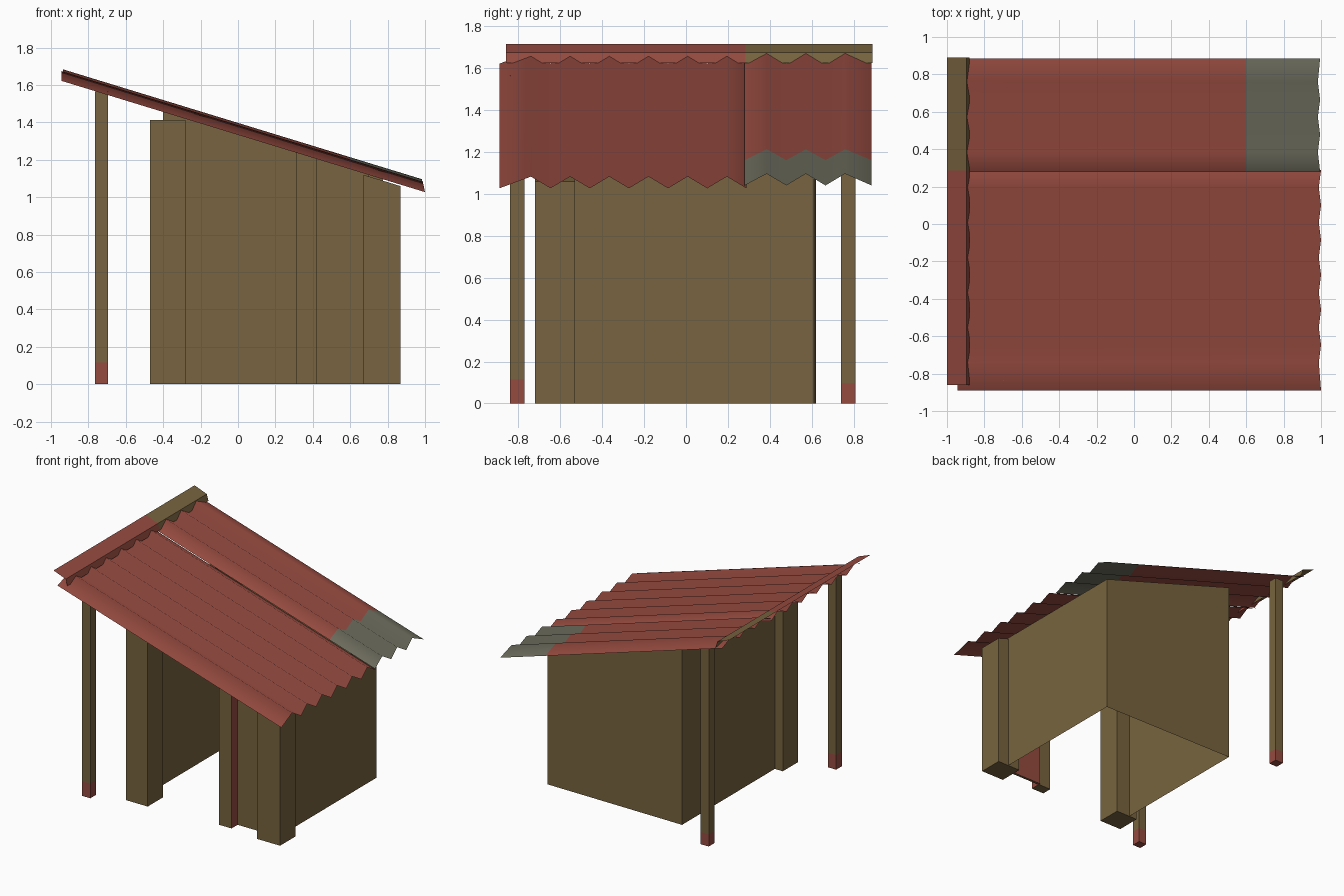
import bpy

if "Cube" in bpy.data.objects:
    bpy.data.objects.remove(bpy.data.objects["Cube"])


def mat(name, col):
    m = bpy.data.materials.new(name)
    m.diffuse_color = (*col, 1)
    m.use_nodes = True
    m.node_tree.nodes["Principled BSDF"].inputs["Base Color"].default_value = m.diffuse_color
    return m


BROWN = mat("weathered wood", (0.188, 0.127, 0.050))
RED = mat("rust red", (0.305, 0.070, 0.051))
GREY = mat("dull grey tin", (0.150, 0.147, 0.107))


def make(name, verts, faces, mats, rule=None, smooth=False):
    """Build a mesh; rule(centre, normal) gives the material slot of a face."""
    me = bpy.data.meshes.new(name)
    me.from_pydata(verts, [], faces)
    for m in mats:
        me.materials.append(m)
    ob = bpy.data.objects.new(name, me)
    bpy.context.collection.objects.link(ob)
    for p in me.polygons:
        p.use_smooth = smooth
        if rule:
            p.material_index = rule(p.center, p.normal)
    return ob


def roof_z(x):
    """Underside of the sloping roof."""
    return 1.333 - 0.306 * x


def box(name, x0, x1, y0, y1, top, mats=(BROWN,), rule=None, levels=()):
    """Upright timber; top(x) gives the height, levels add horizontal cuts."""
    ring = [(x0, y0), (x1, y0), (x1, y1), (x0, y1)]
    v = [(x, y, z) for z in (0, *levels) for x, y in ring]
    v += [(x, y, top(x)) for x, y in ring]
    n = len(v) // 4
    f = [(3, 2, 1, 0), tuple(range(4 * n - 4, 4 * n))]
    for k in range(n - 1):
        for i in range(4):
            j = (i + 1) % 4
            f.append((4*k + i, 4*k + j, 4*k + 4 + j, 4*k + 4 + i))
    return make(name, v, f, mats, rule)


# Posts under the high side, with painted feet
for name, y, foot in (("front_post", -0.84, 0.115), ("back_post", 0.74, 0.095)):
    box(name, -0.765, -0.695, y, y + 0.07, lambda x: 1.565, (BROWN, RED),
        lambda c, n, h=foot: int(c.z < h), (foot,))

# Front corner pillars
box("left_pillar", -0.47, -0.28, -0.72, -0.53, lambda x: 1.412)
box("right_pillar", 0.67, 0.87, -0.72, -0.53, lambda x: roof_z(x) - 0.008)

# Thin boarded walls: left, back and right, following the roof slope
plan = [(-0.40, -0.58), (-0.40, 0.62), (0.775, 0.61), (0.775, -0.58)]
wv = [(x, y, 0) for x, y in plan] + [(x, y, roof_z(x)) for x, y in plan]
make("walls", wv, [(i + 1, i, i + 4, i + 5) for i in range(3)], (BROWN,))

# Doorway jamb and the panel beside it, painted on hidden sides
box("door_jamb", 0.31, 0.42, -0.68, -0.60, roof_z, (BROWN, RED),
    lambda c, n: int(n.x > 0.5))
box("front_panel", 0.42, 0.70, -0.605, -0.585, roof_z, (BROWN, RED),
    lambda c, n: int(n.y > 0.5))


# Corrugated roof sheets
def sheet(name, ys, xs, lift, mats, rule=None):
    v = []
    for x in xs:
        for i, y in enumerate(ys):
            ridge = 0.052 if i % 2 else 0.0
            dx = (-0.012 if i % 2 else 0) if x == xs[-1] else 0
            v.append((x + dx, y, roof_z(x + dx) + ridge + lift))
    n = len(ys)
    f = [(k*n + i, k*n + n + i, k*n + n + i + 1, k*n + i + 1)
         for k in range(len(xs) - 1) for i in range(n - 1)]
    make(name, v, f, mats, rule, True)


P = 0.187 / 2
sheet("main_roof_sheet", [-0.89] + [-0.74 + P * i for i in range(12)],
      [-0.945, 0.0, 1.0], 0.0, (RED,))
sheet("back_roof_sheet", [0.28] + [0.385 + P * i for i in range(5)] + [0.885],
      [-0.935, 0.6, 0.995], 0.012, (RED, GREY), lambda c, n: int(c.x > 0.6))

# Folded ridge strip along the high edge, bare wood at the back end
prof = [(-1.0, 1.715), (-0.895, 1.675), (-0.88, 1.625)]
cuts = [-0.86, 0.285, 0.89]
rv = [(x, y, z) for y in cuts for x, z in prof]
rf = [(3*k + i, 3*k + i + 1, 3*k + i + 4, 3*k + i + 3)
      for k in range(2) for i in range(2)]
make("ridge_strip", rv, rf, (RED, BROWN), lambda c, n: int(c.y > 0.285))
